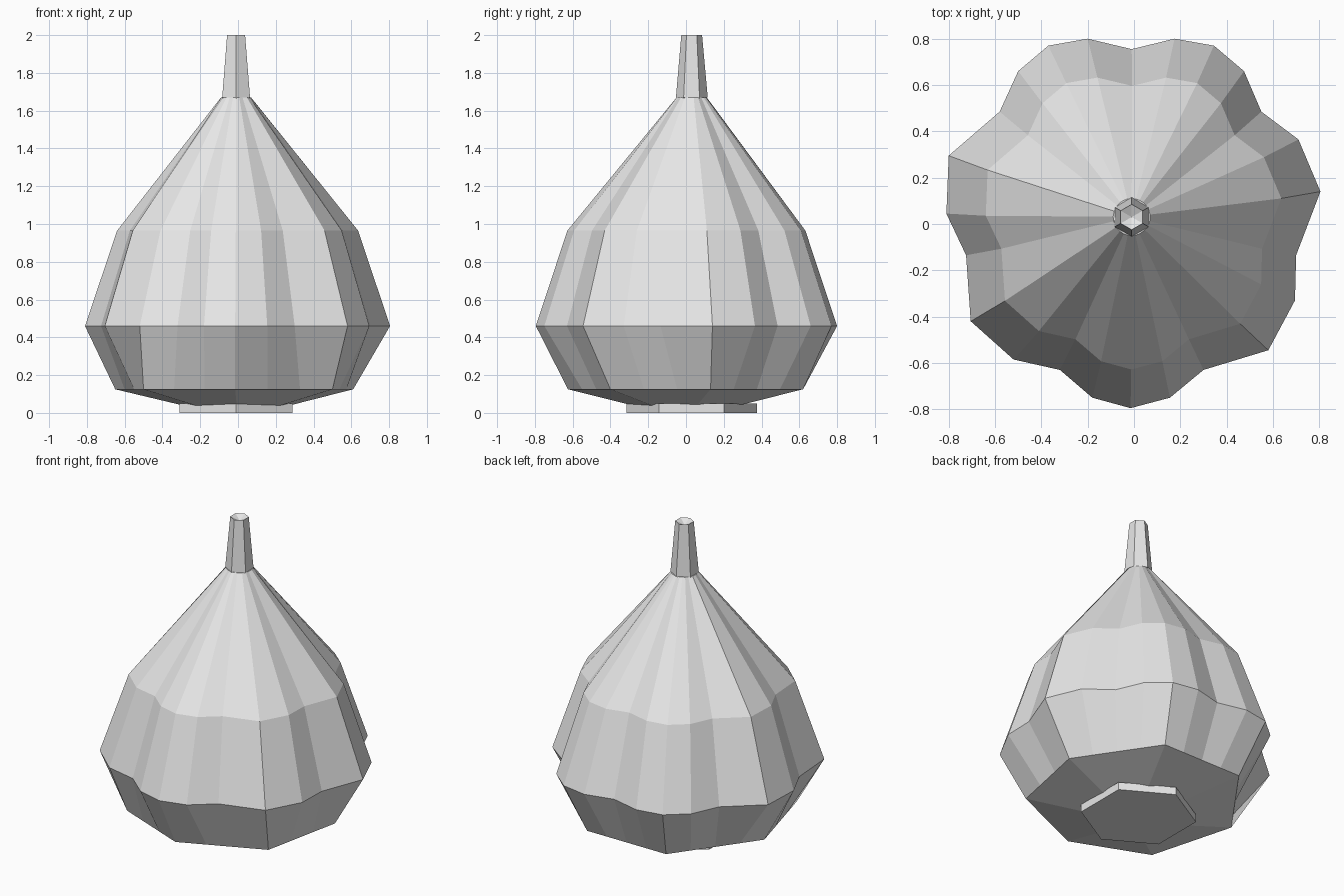
import bpy, bmesh, math
from mathutils import Vector

if "Cube" in bpy.data.objects:
    bpy.data.objects.remove(bpy.data.objects["Cube"])

skin = bpy.data.materials.new("pale_skin")
skin.diffuse_color = (0.8, 0.8, 0.8, 1)
skin.use_nodes = True
skin.node_tree.nodes["Principled BSDF"].inputs["Base Color"].default_value = skin.diffuse_color
C = Vector((-0.01, 0.03))          # axis of the stem and root plate


def loft(name, rings, bottom_centre=None, top_centre=None):
    """Join rings of 3D points (bottom to top) with quads and close both ends."""
    bm = bmesh.new()
    loops = [[bm.verts.new(p) for p in ring] for ring in rings]
    n = len(loops[0])
    for a, b in zip(loops, loops[1:]):
        for i in range(n):
            j = (i + 1) % n
            bm.faces.new((a[i], a[j], b[j], b[i]))
    for loop, centre in ((loops[0], bottom_centre), (loops[-1], top_centre)):
        if centre is None:
            bm.faces.new(loop)
        else:
            v = bm.verts.new(centre)
            for i in range(n):
                bm.faces.new((loop[i], loop[(i + 1) % n], v))
    bmesh.ops.recalc_face_normals(bm, faces=bm.faces)
    me = bpy.data.meshes.new(name)
    bm.to_mesh(me)
    bm.free()
    me.materials.append(skin)
    ob = bpy.data.objects.new(name, me)
    bpy.context.collection.objects.link(ob)
    return ob


def hexagon(r, z, wave=0.0):
    return [(C.x + r * math.sin(math.pi * k / 3), C.y + r * math.cos(math.pi * k / 3),
             z + wave * (-1) ** k) for k in range(6)]


# Bulb: widest outline with seven cloves, clockwise from the back
wide = [(-.01, .755), (.175, .80), (.345, .77), (.475, .66), (.55, .485), (.71, .365),
        (.805, .14), (.70, -.135), (.695, -.33), (.58, -.545), (.30, -.63), (.155, -.75),
        (-.015, -.795), (-.18, -.75), (-.32, -.63), (-.52, -.585), (-.705, -.42),
        (-.725, -.135), (-.81, .045), (-.80, .295), (-.58, .485), (-.50, .66),
        (-.37, .77), (-.20, .80)]
# Lower edge is a plain heptagon: one corner under each clove (outline index, x, y)
corners = [(2, .28, .62), (6, .61, .13), (9, .50, -.40), (12, -.015, -.625),
           (15, -.50, -.43), (18, -.65, .12), (22, -.29, .62), (26, .28, .62)]
low = [None] * 24
for (i0, x0, y0), (i1, x1, y1) in zip(corners, corners[1:]):
    for i in range(i0, i1):
        low[i % 24] = Vector((x0, y0)).lerp(Vector((x1, y1)), (i - i0) / (i1 - i0))


def at(points, z, scale):
    return [(p[0] * scale, p[1] * scale, z) for p in points]


neck = []
for p in wide:
    d = (Vector(p) - C).normalized() * 0.08
    neck.append((C.x + d.x, C.y + d.y, 1.67))
loft("bulb", [at(low, 0.035, 0.42), at(low, 0.125, 1), at(wide, 0.46, 1),
              at(wide, 0.965, 0.79), neck])

# Stem with a slightly hollow tip
loft("stem", [hexagon(0.085, 1.66, 0.01), hexagon(0.055, 2.0)],
     top_centre=(C.x, C.y, 1.975))

# Root plate under the bulb
loft("root_plate", [hexagon(0.345, 0), hexagon(0.345, 0.05)])
